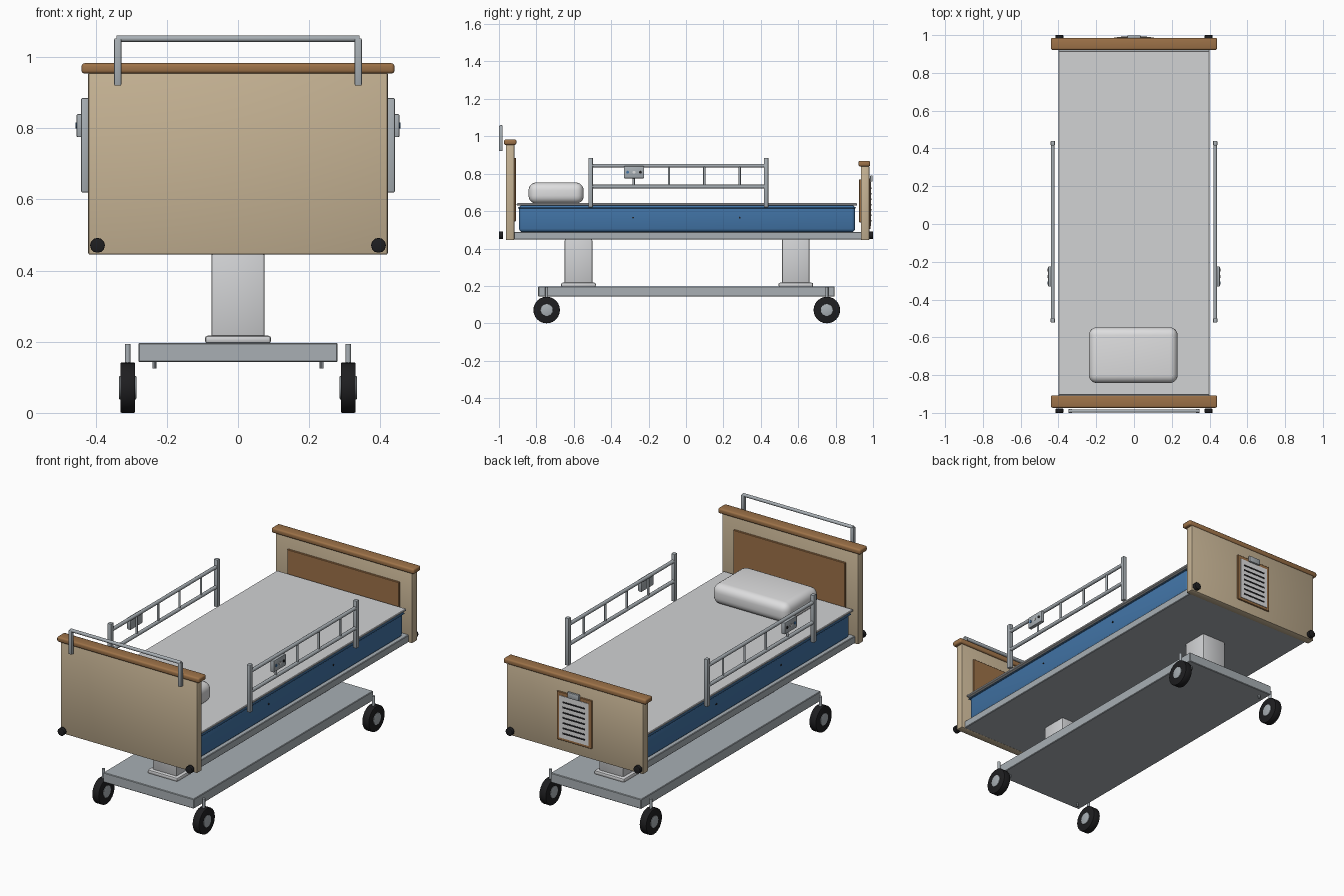
import bpy, bmesh, math
from mathutils import Matrix, Vector

cube = bpy.data.objects.get("Cube")
if cube:
    bpy.data.objects.remove(cube, do_unlink=True)


def material(name, rgb):
    """Flat colour given as 0-255 display values, stored linear."""
    lin = [((c / 255 + 0.055) / 1.055) ** 2.4 for c in rgb] + [1]
    m = bpy.data.materials.new(name)
    m.use_nodes = True
    m.diffuse_color = lin
    bsdf = m.node_tree.nodes["Principled BSDF"]
    bsdf.inputs["Base Color"].default_value = lin
    bsdf.inputs["Roughness"].default_value = 0.6
    return m


tan = material("tan laminate", (198, 179, 148))
wood = material("brown wood", (157, 114, 72))
blue = material("blue vinyl", (65, 115, 165))
metal = material("grey metal", (168, 175, 180))
white = material("white linen", (209, 210, 212))
pale = material("pale fabric", (222, 222, 223))
black = material("black rubber", (30, 30, 32))


def finish(name, bm, mat):
    mesh = bpy.data.meshes.new(name)
    bm.to_mesh(mesh)
    bm.free()
    mesh.materials.append(mat)
    ob = bpy.data.objects.new(name, mesh)
    bpy.context.collection.objects.link(ob)
    bpy.ops.object.select_all(action="DESELECT")
    ob.select_set(True)
    bpy.context.view_layer.objects.active = ob
    bpy.ops.object.shade_smooth_by_angle(angle=math.radians(35))
    return ob


def bevel(bm, edges, width, seg):
    bmesh.ops.bevel(bm, geom=edges, offset=width, segments=seg,
                    profile=0.5, affect="EDGES", clamp_overlap=True)


def box(name, x, y, z, mat, round_by=0.0, seg=2):
    """Box from its (min, max) extent on each axis."""
    bm = bmesh.new()
    bmesh.ops.create_cube(bm, size=1)
    for v in bm.verts:
        v.co = [sum(r) / 2 + c * (r[1] - r[0]) for c, r in zip(v.co, (x, y, z))]
    if round_by:
        bevel(bm, bm.edges[:], round_by, seg)
    return finish(name, bm, mat)


def rod(name, start, end, radius, mat, sides=16, round_by=0.0):
    """Cylinder between two points."""
    a, b = Vector(start), Vector(end)
    turn = (b - a).to_track_quat("Z", "Y").to_matrix().to_4x4()
    bm = bmesh.new()
    bmesh.ops.create_cone(bm, cap_ends=True, segments=sides, radius1=radius,
                          radius2=radius, depth=(b - a).length)
    if round_by:
        bm.normal_update()
        bevel(bm, [e for e in bm.edges if abs(e.verts[0].co.z - e.verts[1].co.z) < 1e-5],
              round_by, 2)
    bmesh.ops.transform(bm, matrix=Matrix.Translation((a + b) / 2) @ turn, verts=bm.verts)
    return finish(name, bm, mat)


def mid(c, half):
    return (c - half, c + half)


SIDES = (("left", 1), ("right", -1))

# Wheeled base and lifting columns
box("base_frame", mid(0, 0.28), (-0.79, 0.795), (0.143, 0.197), metal, 0.003, 1)
for end, y in (("head", -0.575), ("foot", 0.587)):
    box(end + "_column_foot", mid(0, 0.093), mid(y, 0.093), (0.195, 0.217), white, 0.008)
    box(end + "_column", mid(0, 0.075), mid(y, 0.074), (0.21, 0.45), white, 0.008)

# Casters
for end, y in (("head", -0.745), ("foot", 0.753)):
    for side, s in SIDES:
        tag = end + "_" + side
        x = s * 0.31
        rod(tag + "_tyre", (x - 0.021, y, 0.071), (x + 0.021, y, 0.071), 0.071, black, 24, 0.004)
        rod(tag + "_hub", (x - 0.024, y, 0.071), (x + 0.024, y, 0.071), 0.033, metal, 16, 0.002)
        rod(tag + "_caster_stem", (x, y, 0.12), (x, y, 0.194), 0.008, metal, 12)
        rod(tag + "_base_pin", (s * 0.235, y, 0.125), (s * 0.235, y, 0.15), 0.006, metal, 10)

# Deck, mattress, sheet and pillow
box("deck", mid(0, 0.4), (-0.925, 0.94), (0.447, 0.488), metal, 0.003, 1)
box("mattress", mid(0, 0.388), (-0.893, 0.904), (0.488, 0.632), blue, 0.018, 3)
box("mattress_piping", mid(0, 0.394), (-0.898, 0.908), (0.613, 0.621), blue, 0.003, 1)
box("sheet", mid(0, 0.4), (-0.905, 0.915), (0.63, 0.642), white, 0.003, 1)
box("pillow", mid(-0.004, 0.235), (-0.842, -0.547), (0.64, 0.753), pale, 0.042, 5)

# End boards: panel, cap, inset panel and corner bumpers
BOARDS = (("headboard", -1, (-0.963, -0.918), (-0.973, -0.907), 0.957, (0.545, 0.885)),
          ("footboard", 1, (0.935, 0.98), (0.922, 0.985), 0.842, (0.54, 0.77)))
for name, d, y, cap_y, top, inset_z in BOARDS:
    box(name, mid(0, 0.421), y, (0.445, top), tan, 0.005)
    box(name + "_cap", mid(0, 0.44), cap_y, (top - 0.003, top + 0.026), wood, 0.009, 3)
    inner = y[1] if d < 0 else y[0]
    box(name + "_inset", mid(0, 0.345), mid(inner, 0.009), inset_z, wood, 0.002, 1)
    for side, s in SIDES:
        rod(name + "_" + side + "_bumper", (s * 0.395, d * 0.978, 0.471),
            (s * 0.395, d, 0.471), 0.021, black, 12, 0.003)

# Push handle behind the headboard
for side, s in SIDES:
    box("push_handle_" + side + "_post", mid(s * 0.338, 0.01), (-1, -0.98),
        (0.92, 1.053), metal, 0.003)
rod("push_handle_bar", (-0.342, -0.99, 1.052), (0.342, -0.99, 1.052), 0.009, metal, 16, 0.002)

# Side rails with control pads
for side, s in SIDES:
    x = s * 0.43
    for i, y in enumerate((-0.51, 0.428)):
        box("%s_rail_post_%d" % (side, i), mid(x, 0.011), mid(y, 0.012),
            (0.62, 0.885), metal, 0.003)
    for part, z in (("top", 0.843), ("middle", 0.731)):
        rod("%s_rail_%s_bar" % (side, part), (x, -0.51, z), (x, 0.428, z), 0.01, metal)
    for i in range(4):
        y = -0.28 + 0.189 * i
        rod("%s_rail_spindle_%d" % (side, i), (x, y, 0.731), (x, y, 0.843), 0.006, metal, 12)
    box(side + "_control_pad", mid(s * 0.443, 0.011), mid(-0.278, 0.054),
        (0.775, 0.84), metal, 0.004)
    for label, y, mat in (("blue", -0.312, blue), ("pale", -0.278, pale), ("dark", -0.244, black)):
        rod("%s_pad_%s_button" % (side, label), (s * 0.45, y, 0.808),
            (s * 0.457, y, 0.808), 0.008, mat, 12)
    for i, y in enumerate((-0.283, 0.287)):
        rod("%s_mattress_vent_%d" % (side, i), (s * 0.38, y, 0.565),
            (s * 0.391, y, 0.565), 0.005, black, 10)

# Chart clipboard on the footboard
box("clipboard", mid(0, 0.108), (0.978, 0.987), (0.505, 0.775), wood, 0.002, 1)
box("chart_paper", mid(0, 0.09), (0.986, 0.99), (0.52, 0.755), pale)
box("clipboard_clip", mid(0, 0.036), (0.985, 0.998), (0.757, 0.79), metal, 0.003)
for i in range(7):
    box("chart_line_%d" % i, mid(0, 0.07), (0.989, 0.992), mid(0.548 + 0.029 * i, 0.004), black)
